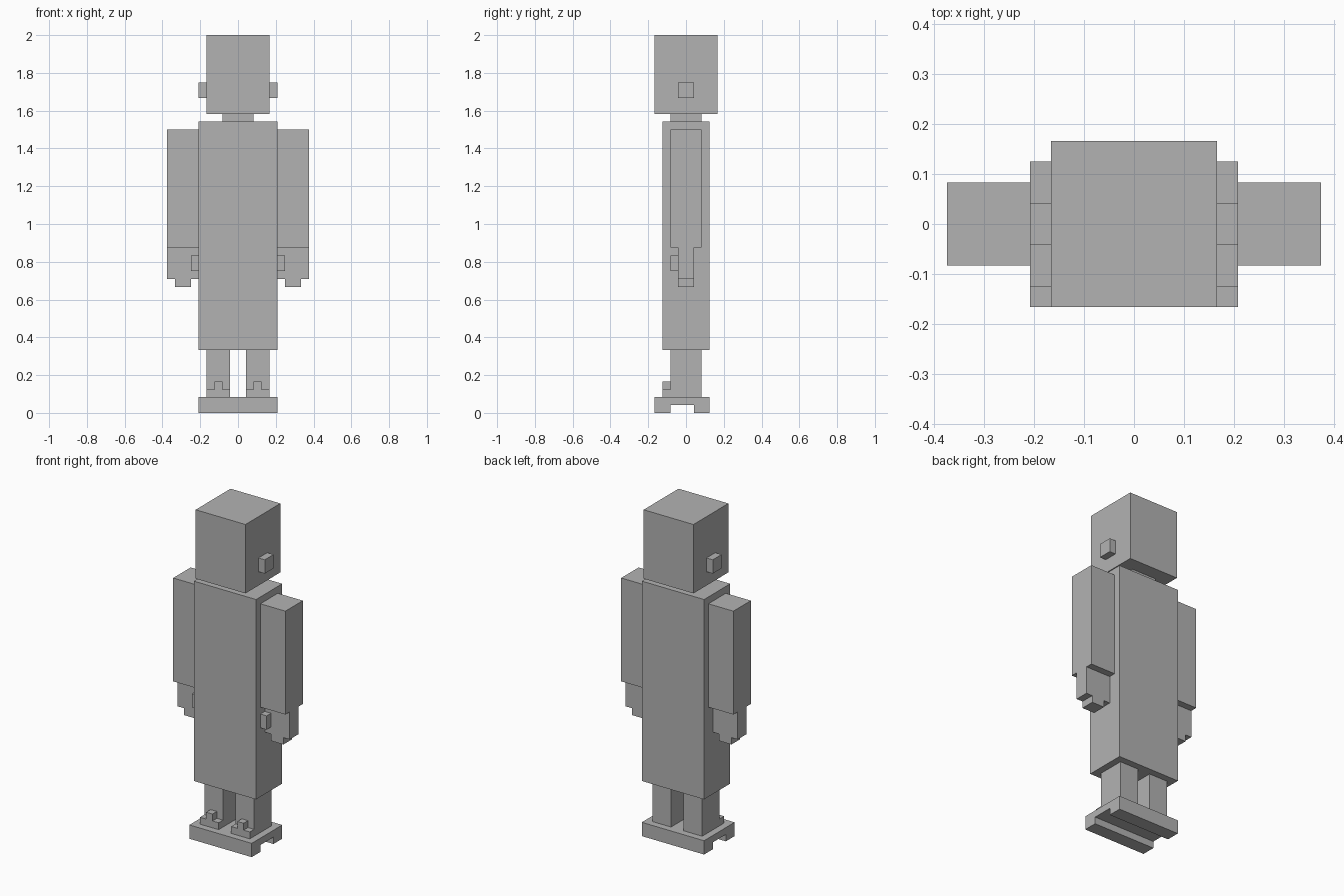
import bpy
import bmesh

if "Cube" in bpy.data.objects:
    bpy.data.objects.remove(bpy.data.objects["Cube"])

U = 2 / 48  # one block unit

grey = bpy.data.materials.new("plain_grey")
grey.diffuse_color = (0.45, 0.45, 0.45, 1)
grey.use_nodes = True
grey.node_tree.nodes["Principled BSDF"].inputs["Base Color"].default_value = grey.diffuse_color


def build(name, *boxes):
    """Make one part from boxes given as (x0, x1, y0, y1, z0, z1) in block units."""
    bm = bmesh.new()
    for x0, x1, y0, y1, z0, z1 in boxes:
        for v in bmesh.ops.create_cube(bm, size=1)["verts"]:
            v.co.x = (x1 if v.co.x > 0 else x0) * U
            v.co.y = (y1 if v.co.y > 0 else y0) * U
            v.co.z = (z1 if v.co.z > 0 else z0) * U
    mesh = bpy.data.meshes.new(name)
    bm.to_mesh(mesh)
    bm.free()
    mesh.materials.append(grey)
    obj = bpy.data.objects.new(name, mesh)
    bpy.context.collection.objects.link(obj)
    return obj


def build_profile(name, points, x0, x1):
    """Extrude a side outline of (y, z) points from x0 to x1."""
    bm = bmesh.new()
    face = bm.faces.new([bm.verts.new((x0 * U, y * U, z * U)) for y, z in points])
    ext = bmesh.ops.extrude_face_region(bm, geom=[face])["geom"]
    verts = [g for g in ext if isinstance(g, bmesh.types.BMVert)]
    bmesh.ops.translate(bm, verts=verts, vec=((x1 - x0) * U, 0, 0))
    bmesh.ops.recalc_face_normals(bm, faces=bm.faces)
    mesh = bpy.data.meshes.new(name)
    bm.to_mesh(mesh)
    bm.free()
    mesh.materials.append(grey)
    obj = bpy.data.objects.new(name, mesh)
    bpy.context.collection.objects.link(obj)


# Head, neck and body
build("head", (-4, 4, -4, 4, 38, 48))
build("neck", (-2, 2, -2, 2, 37, 38))
build("body", (-5, 5, -3, 3, 8, 37))

# Shared sandal board with two cross bars underneath
build_profile("sandal_board",
              [(-4, 0), (-2, 0), (-2, 1), (1, 1), (1, 0), (3, 0), (3, 2), (-4, 2)], -5, 5)

# Paired parts, given for the +x side and mirrored
pairs = {
    "ear": [(4, 5, -1, 1, 40, 42)],
    "sleeve": [(5, 9, -2, 2, 21, 36)],
    "hand": [(5, 9, -1, 1, 17, 21)],
    "fingers": [(6, 8, -1, 1, 16, 17)],
    "thumb": [(5, 6, -2, -1, 18, 20)],
    "leg": [(1, 4, -2, 2, 2, 8)],
    "toes": [(1, 4, -3, -2, 2, 3), (2, 3, -3, -2, 3, 4)],
}
for name, boxes in pairs.items():
    build("left_" + name, *boxes)
    build("right_" + name, *[(-b[1], -b[0]) + b[2:] for b in boxes])
